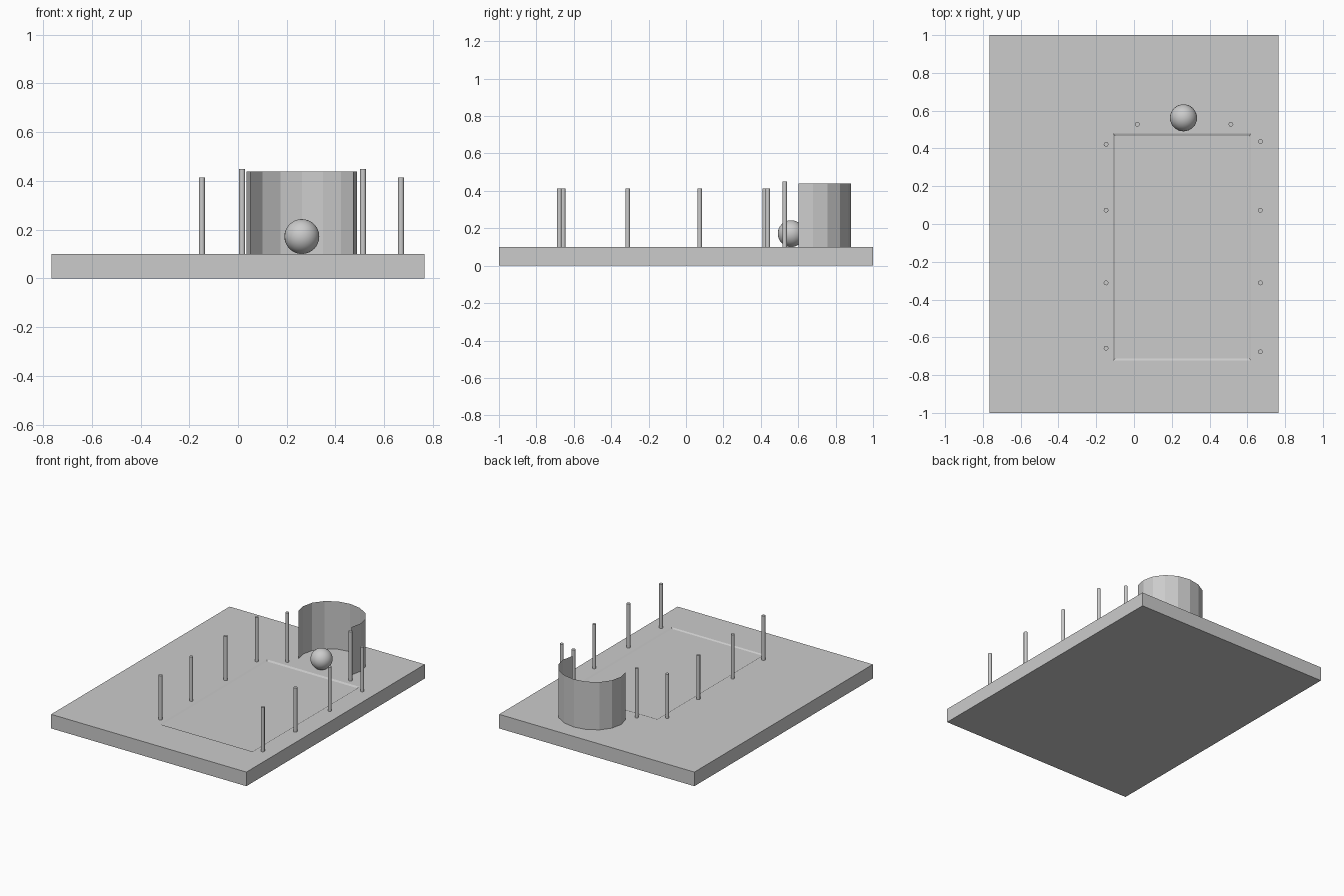
import bpy, bmesh
from math import cos, sin, radians
from mathutils import Vector

if "Cube" in bpy.data.objects:
    bpy.data.objects.remove(bpy.data.objects["Cube"])

TOP = 0.10  # height of the base's upper face


def make_object(name, bm):
    mesh = bpy.data.meshes.new(name)
    bm.to_mesh(mesh)
    bm.free()
    obj = bpy.data.objects.new(name, mesh)
    bpy.context.collection.objects.link(obj)
    return obj


def post(name, x, y, top):
    bpy.ops.mesh.primitive_cylinder_add(vertices=16, radius=0.0125, depth=top - TOP,
                                        location=(x, y, (top + TOP) / 2))
    obj = bpy.context.object
    obj.name = name
    bpy.ops.object.shade_smooth_by_angle(angle=radians(40))


# Base slab with a very shallow rectangular recess in its top
def rect(bm, x0, x1, y0, y1, z):
    return [bm.verts.new(p) for p in ((x0, y0, z), (x1, y0, z), (x1, y1, z), (x0, y1, z))]


bm = bmesh.new()
rings = [rect(bm, -0.766, 0.766, -1, 1, 0),
         rect(bm, -0.766, 0.766, -1, 1, TOP),
         rect(bm, -0.11, 0.62, -0.722, 0.48, TOP),
         rect(bm, -0.10, 0.61, -0.712, 0.465, TOP - 0.006)]
bm.faces.new(rings[0][::-1])
bm.faces.new(rings[-1])
for low, high in zip(rings, rings[1:]):
    for i in range(4):
        j = (i + 1) % 4
        bm.faces.new((low[i], low[j], high[j], high[i]))
make_object("base", bm)

# Side posts around the recess
for side, x, ys in (("left", -0.148, (0.422, 0.073, -0.312, -0.657)),
                    ("right", 0.669, (0.437, 0.073, -0.312, -0.677))):
    for n, y in enumerate(ys, 1):
        post(f"{side}_post_{n}", x, y, 0.413)

# Taller pair of posts at the back
post("back_post_left", 0.017, 0.528, 0.449)
post("back_post_right", 0.513, 0.528, 0.449)

# Ball
bpy.ops.mesh.primitive_uv_sphere_add(segments=32, ring_count=16, radius=0.0715,
                                     location=(0.262, 0.562, TOP + 0.0715))
bpy.context.object.name = "ball"
bpy.ops.object.shade_smooth()

# Curved back screen: open faceted sheet, 10 of 16 sides
bm = bmesh.new()
pairs = []
for k in range(-1, 10):
    a = radians(22.5 * k)
    p = Vector((0.262 + 0.227 * cos(a), 0.679 + 0.204 * sin(a), 0))
    pairs.append([bm.verts.new((p.x, p.y, z)) for z in (TOP, 0.439)])
for a, b in zip(pairs, pairs[1:]):
    bm.faces.new((a[0], b[0], b[1], a[1]))
make_object("curved_screen", bm)
